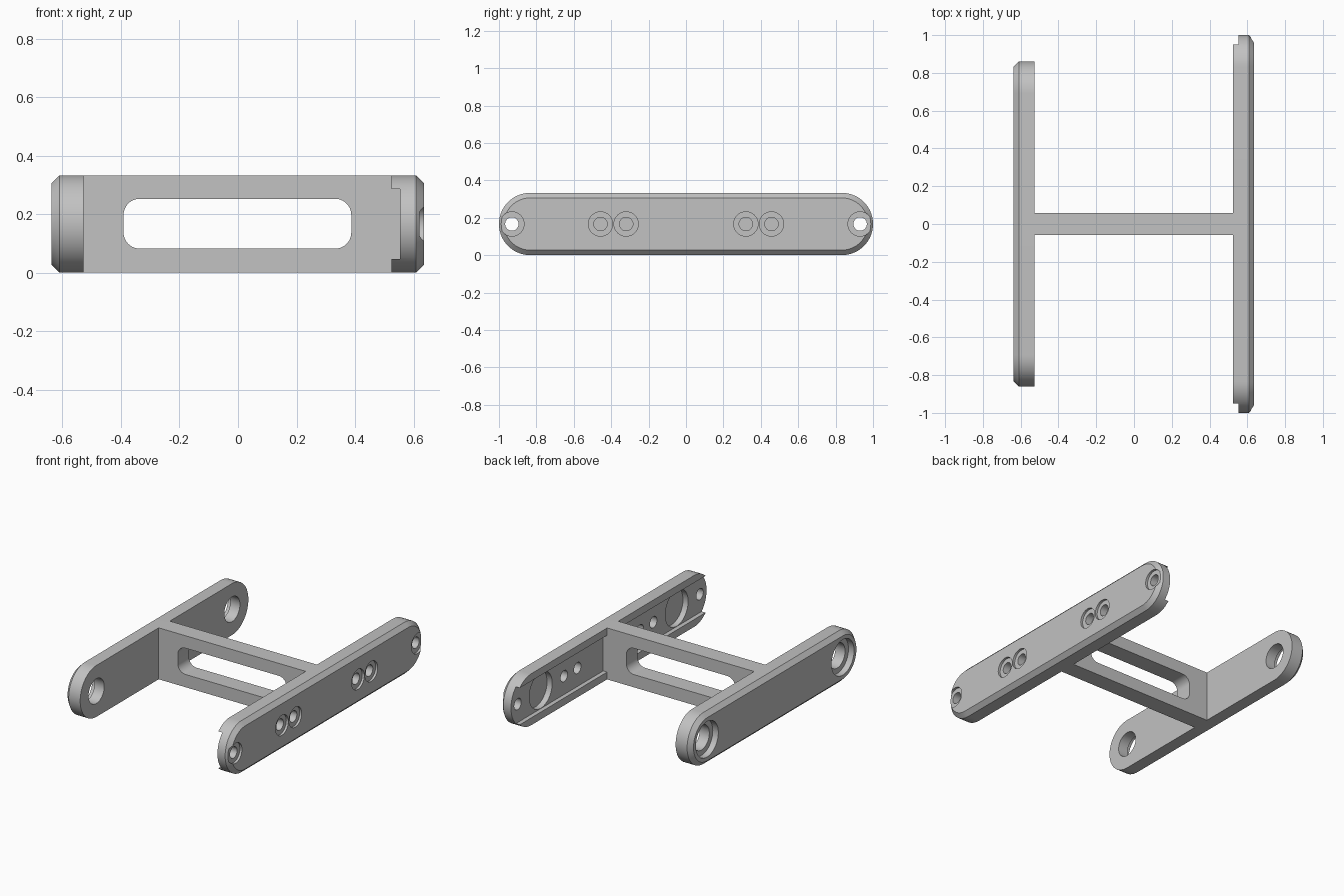
import bpy, bmesh
from math import sin, cos, pi, radians

cube = bpy.data.objects.get("Cube")
if cube:
    bpy.data.objects.remove(cube, do_unlink=True)

R = 0.1665          # half height of the whole frame, also the plate end radius
MID = R             # centre height

grey = bpy.data.materials.new("light_grey")
grey.use_nodes = True
COLOUR = (0.54, 0.54, 0.54, 1)
grey.diffuse_color = COLOUR
grey.node_tree.nodes["Principled BSDF"].inputs["Base Color"].default_value = COLOUR


def rounded(a, b, r, steps=14):
    """Rounded rectangle outline with half sizes a, b and corner radius r."""
    pts = []
    for q, (su, sv) in enumerate([(1, 1), (-1, 1), (-1, -1), (1, -1)]):
        for i in range(steps + 1):
            t = (q + i / steps) * pi / 2
            pts.append((su * (a - r) + r * cos(t), sv * (b - r) + r * sin(t)))
    return pts


def loft(name, rings):
    """Closed solid skinned through matching rings of points."""
    bm = bmesh.new()
    loops = [[bm.verts.new(p) for p in ring] for ring in rings]
    for lo, hi in zip(loops, loops[1:]):
        for i in range(len(lo)):
            bm.faces.new((lo[i - 1], lo[i], hi[i], hi[i - 1]))
    bm.faces.new(loops[0])
    bm.faces.new(loops[-1])
    bmesh.ops.remove_doubles(bm, verts=bm.verts, dist=1e-5)
    bmesh.ops.recalc_face_normals(bm, faces=bm.faces)
    mesh = bpy.data.meshes.new(name)
    bm.to_mesh(mesh)
    bm.free()
    mesh.materials.append(grey)
    obj = bpy.data.objects.new(name, mesh)
    bpy.context.collection.objects.link(obj)
    return obj


def along_x(x, outline, y=0):
    return [(x, y + u, MID + v) for u, v in outline]


def along_y(y, outline):
    return [(u, y, MID + v) for u, v in outline]


def activate(obj):
    bpy.ops.object.select_all(action="DESELECT")
    obj.select_set(True)
    bpy.context.view_layer.objects.active = obj


def cut(obj, cutter):
    activate(obj)
    mod = obj.modifiers.new("cut", "BOOLEAN")
    mod.operation, mod.solver, mod.object = "DIFFERENCE", "EXACT", cutter
    bpy.ops.object.modifier_apply(modifier=mod.name)
    bpy.data.objects.remove(cutter, do_unlink=True)


def drill(obj, x0, x1, y, r):
    circle = rounded(r, r, r, 10)
    cut(obj, loft("drill", [along_x(x0, circle, y), along_x(x1, circle, y)]))


def plate(name, inner, shoulder, outer, half_length):
    """Round-ended plate, chamfered around its outer face."""
    full = rounded(half_length, R, R)
    small = rounded(half_length - 0.027, R - 0.027, R - 0.027)
    return loft(name, [along_x(inner, full), along_x(shoulder, full),
                       along_x(outer, small)])


def finish(obj):
    activate(obj)
    bpy.ops.object.shade_smooth_by_angle(angle=radians(30))


# Long left plate: inner channel, round pockets, counterbored screw holes
left = plate("left_plate", 0.525, 0.608, 0.635, 1.0)
groove = rounded(1.2, 0.119, 0, 1)
cut(left, loft("channel", [along_x(0.45, groove), along_x(0.553, groove)]))
for side in (-1, 1):
    drill(left, 0.53, 0.59, side * 0.695, 0.117)
    for y in (0.32, 0.457, 0.931):
        drill(left, 0.62, 0.7, side * y, 0.065)
        drill(left, 0.5, 0.7, side * y, 0.036)
finish(left)

# Short right plate: large counterbored hole at each end
right = plate("right_plate", -0.528, -0.61, -0.637, 0.86)
for side in (-1, 1):
    drill(right, -0.7, -0.597, side * 0.694, 0.115)
    drill(right, -0.7, -0.5, side * 0.694, 0.08)
finish(right)

# Cross web with a tongue filling the channel, and a rounded window
half = [(0.553, 0.119), (0.525, 0.119), (0.525, R), (-0.528, R)]
profile = half + [(u, -v) for u, v in reversed(half)]
web = loft("cross_web", [along_y(-0.057, profile), along_y(0.057, profile)])
window = [(u - 0.002, v + 0.001) for u, v in rounded(0.389, 0.085, 0.055)]
cut(web, loft("window", [along_y(-0.2, window), along_y(0.2, window)]))
finish(web)
